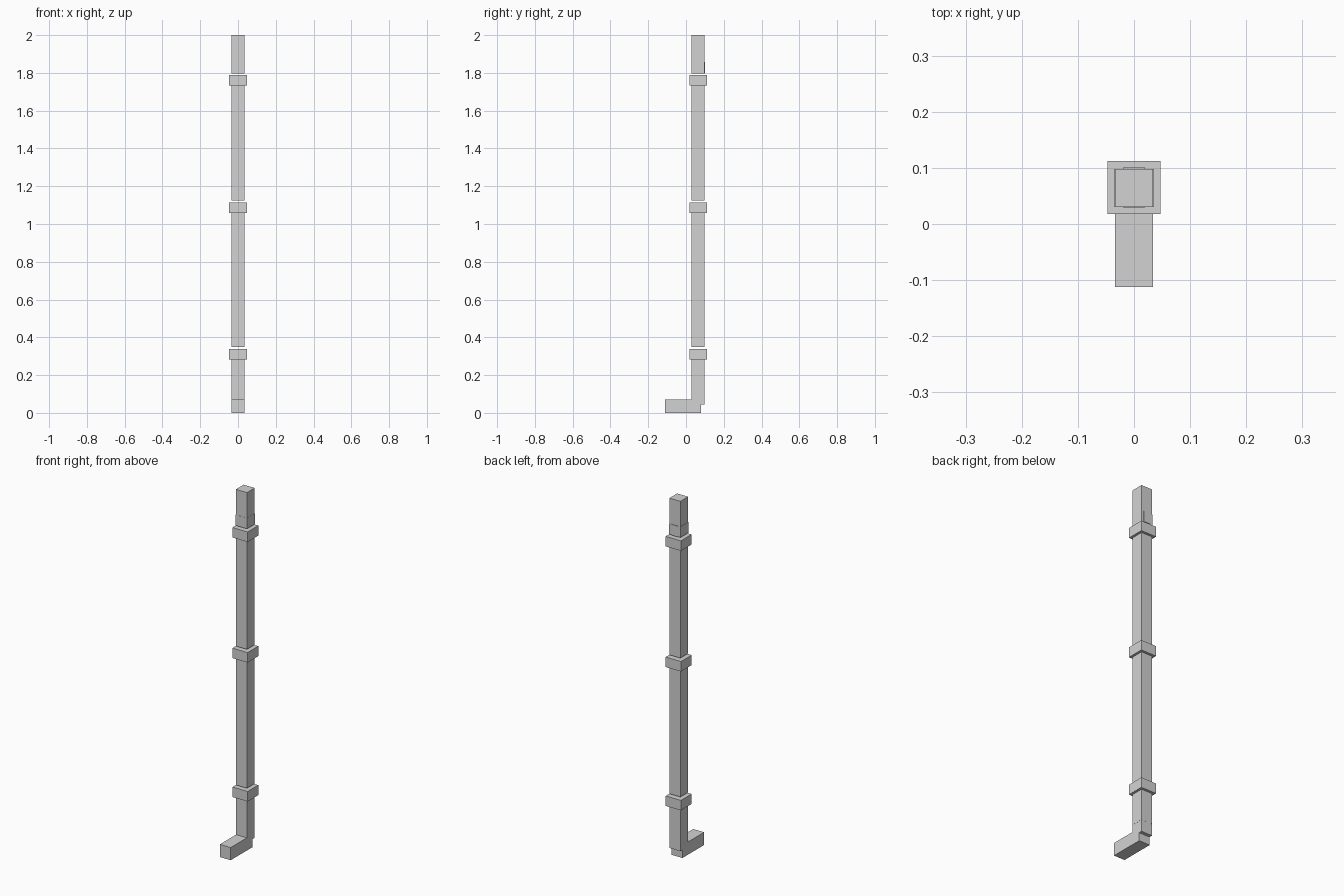
import bpy
import bmesh
from mathutils import Vector

cube = bpy.data.objects.get("Cube")
if cube:
    bpy.data.objects.remove(cube, do_unlink=True)

grey = bpy.data.materials.new("light_grey")
grey.use_nodes = True
COLOUR = (0.65, 0.65, 0.65, 1)
grey.diffuse_color = COLOUR
grey.node_tree.nodes["Principled BSDF"].inputs["Base Color"].default_value = COLOUR


def box(name, low, high):
    """Flat-faced block between two opposite corners."""
    low, high = Vector(low), Vector(high)
    bm = bmesh.new()
    bmesh.ops.create_cube(bm, size=1)
    for v in bm.verts:
        v.co = (low + high) / 2 + v.co * (high - low)
    mesh = bpy.data.meshes.new(name)
    bm.to_mesh(mesh)
    bm.free()
    mesh.materials.append(grey)
    obj = bpy.data.objects.new(name, mesh)
    bpy.context.collection.objects.link(obj)


HALF = 0.034           # half width of the square pipe
FRONT, BACK = 0.03, 0.098
BAND_HALF = 0.047
BAND_HEIGHT, GAP = 0.056, 0.01
ELBOW_TOP = 0.11
band_tops = [0.338, 1.114, 1.788]

# Vertical pipe lengths, each starting just above the joint below it
starts = [ELBOW_TOP] + [top + GAP for top in band_tops]
ends = [top - BAND_HEIGHT for top in band_tops] + [2.0]
for i, (start, end) in enumerate(zip(starts, ends)):
    box(f"pipe_length_{i + 1}", (-HALF, FRONT, start), (HALF, BACK, end))

# Square wall brackets
for i, top in enumerate(band_tops):
    box(f"bracket_{i + 1}", (-BAND_HALF, 0.018, top - BAND_HEIGHT),
        (BAND_HALF, 0.112, top))

# Thin joint plates at the foot of the top length
joint = starts[-1]
plate_top = joint + 0.06
PLATE = 0.02
box("joint_plate_front", (-PLATE, FRONT - 0.001, joint), (PLATE, FRONT, plate_top))
box("joint_plate_back", (-PLATE, BACK, joint), (PLATE, BACK + 0.003, plate_top))
for side, name in ((-1, "right"), (1, "left")):
    inner, outer = sorted((side * HALF, side * (HALF + 0.001)))
    box(f"joint_plate_{name}", (inner, FRONT, joint), (outer, BACK, plate_top))

# Elbow and outlet shoe pointing forward
INSET = HALF - 0.0005
box("elbow", (-INSET, FRONT, 0.045), (INSET, BACK - 0.0005, ELBOW_TOP))
box("outlet_shoe", (-INSET, -0.112, 0), (INSET, 0.079, 0.071))
